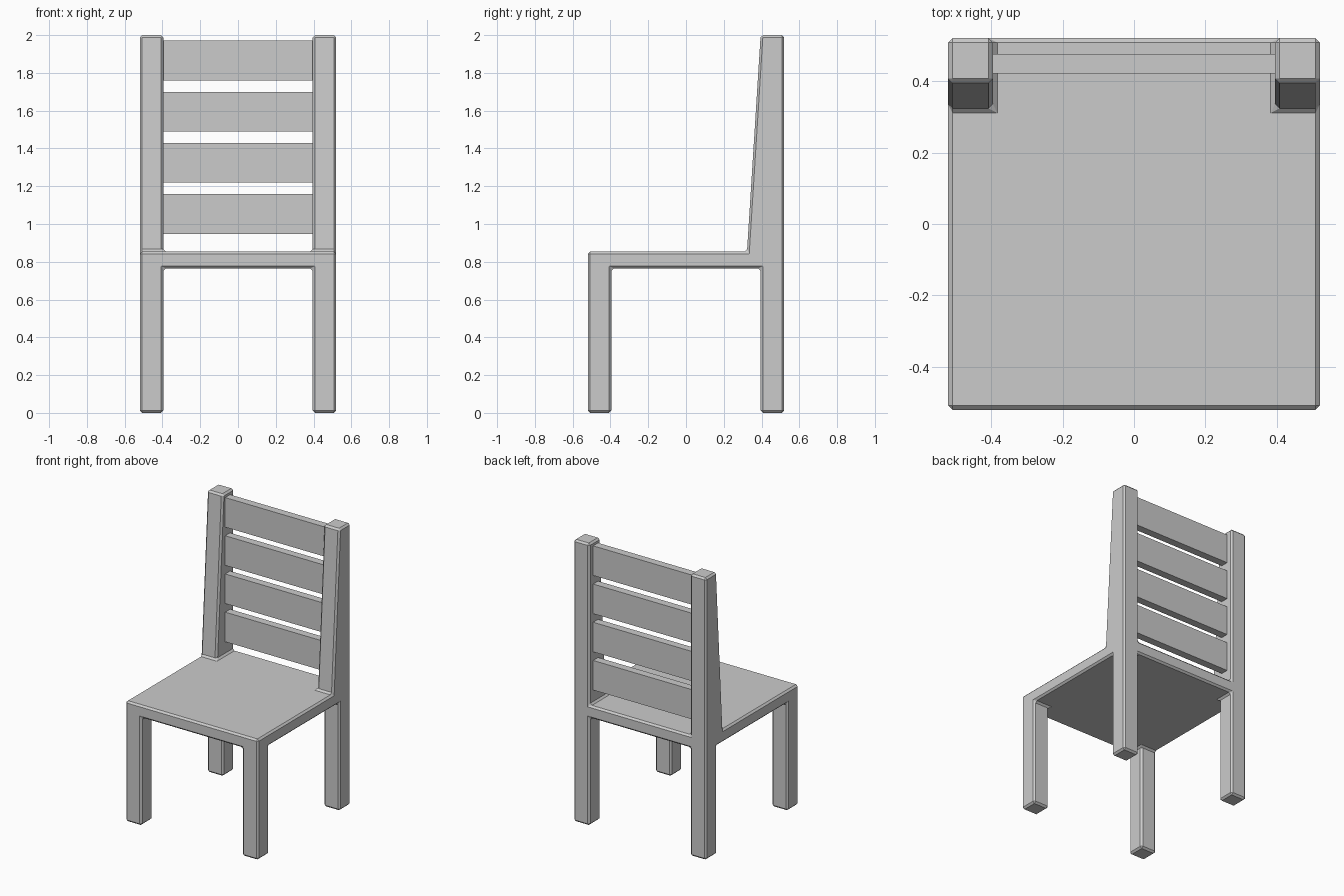
import bpy, bmesh
from mathutils import Vector

if "Cube" in bpy.data.objects:
    bpy.data.objects.remove(bpy.data.objects["Cube"])

OUT, INN = 0.52, 0.395          # outer half width, inner face of legs and posts
SEAT_LOW, SEAT_TOP = 0.765, 0.855


def add_object(name, bm):
    bmesh.ops.recalc_face_normals(bm, faces=bm.faces)
    mesh = bpy.data.meshes.new(name)
    bm.to_mesh(mesh)
    bm.free()
    obj = bpy.data.objects.new(name, mesh)
    bpy.context.collection.objects.link(obj)
    return obj


def box(bm, lo, hi):
    lo, hi = Vector(lo), Vector(hi)
    verts = bmesh.ops.create_cube(bm, size=1)["verts"]
    for v in verts:
        v.co = (lo + hi) / 2 + v.co * (hi - lo)


def pull(bm, up, test, target_z):
    """Extrude the chosen top or bottom cells of the seat to a height."""
    bm.normal_update()
    cells = [f for f in bm.faces
             if f.normal.z * up > 0.9 and test(f.calc_center_median())]
    new = bmesh.ops.extrude_discrete_faces(bm, faces=cells)["faces"]
    verts = {v for f in new for v in f.verts}
    for v in verts:
        v.co.z = target_z
    return verts


# Seat slab, cut into a 3 x 3 grid of cells
bm = bmesh.new()
box(bm, (-OUT, -OUT, SEAT_LOW), (OUT, OUT, SEAT_TOP))
for axis in ((1, 0, 0), (0, 1, 0)):
    for d in (-INN, INN):
        bmesh.ops.bisect_plane(bm, geom=bm.verts[:] + bm.edges[:] + bm.faces[:],
                               plane_co=Vector(axis) * d, plane_no=axis)

# Posts are deeper at the seat than the legs below them
for v in bm.verts:
    if v.co.z > 0.8 and abs(v.co.y - INN) < 0.001:
        v.co.y = 0.323

# Legs from the four bottom corners
pull(bm, -1, lambda c: abs(c.x) > INN and abs(c.y) > INN, 0.0)

# Back posts, tapering on the front towards the top
for v in pull(bm, 1, lambda c: abs(c.x) > INN and c.y > INN, 2.0):
    if v.co.y < 0.5:
        v.co.y = INN

frame = add_object("seat_legs_and_posts", bm)
bev = frame.modifiers.new("edge_chamfer", "BEVEL")
bev.width = 0.0125
bev.segments = 1
bev.limit_method = "ANGLE"
bev.angle_limit = 0.52

# Four horizontal back slats
for i in range(4):
    z = 0.948 + 0.271 * i
    bm = bmesh.new()
    box(bm, (-INN - 0.005, 0.421, z), (INN + 0.005, 0.476, z + 0.21))
    add_object(f"back_slat_{i + 1}", bm)
